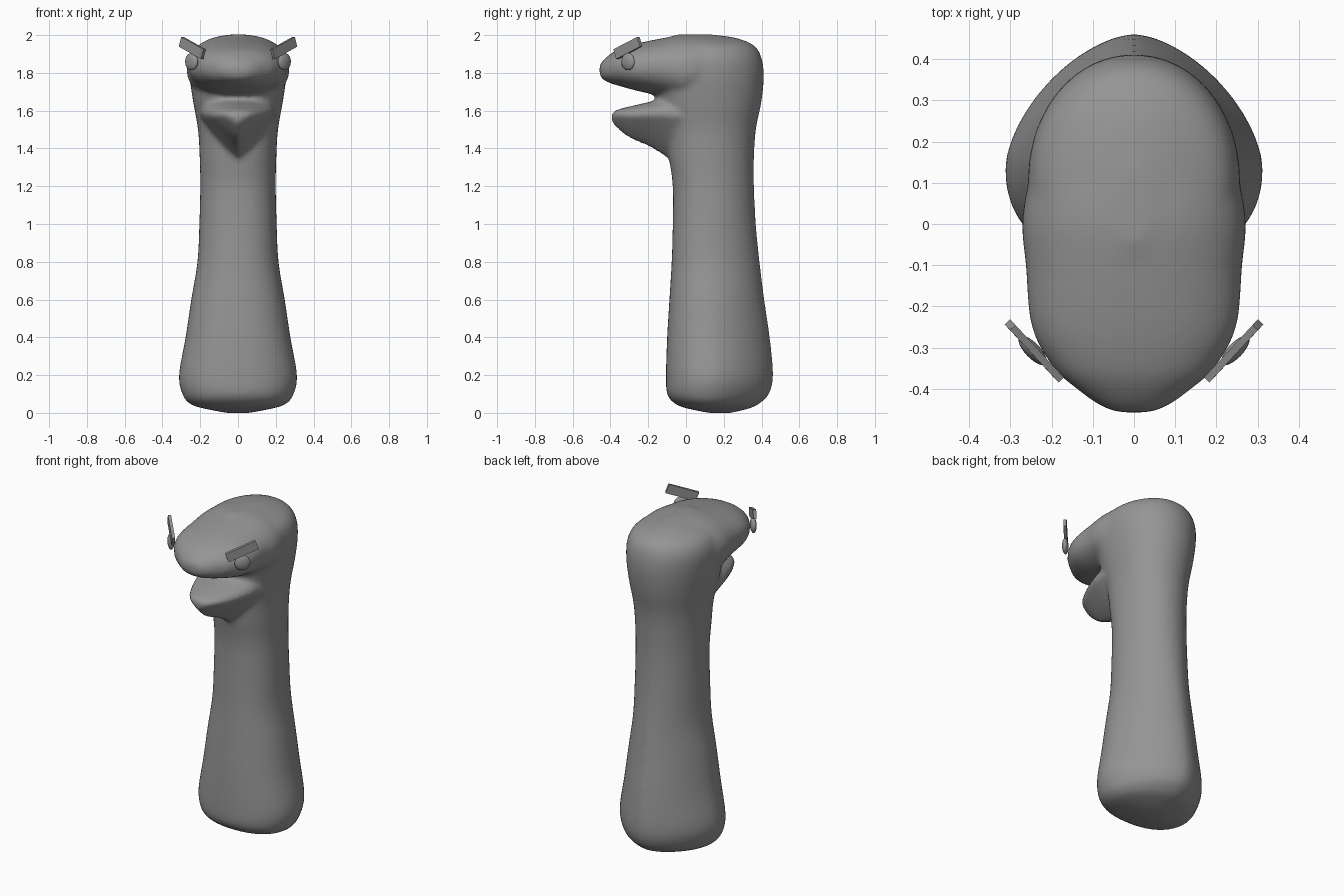
import bpy, bmesh, math
from mathutils import Matrix, Vector

if "Cube" in bpy.data.objects:
    bpy.data.objects.remove(bpy.data.objects["Cube"])

grey = bpy.data.materials.new("mid grey")
grey.diffuse_color = (0.3, 0.3, 0.3, 1)
grey.use_nodes = True
grey.node_tree.nodes["Principled BSDF"].inputs["Base Color"].default_value = grey.diffuse_color
SIDES = 48


def spow(v, e):
    return math.copysign(abs(v) ** e, v)


def smooth_rows(rows, steps=4):
    """Catmull-Rom interpolation of the section table."""
    out = []
    for i in range(len(rows) - 1):
        a, b, c, d = (rows[max(0, min(len(rows) - 1, i + k))] for k in (-1, 0, 1, 2))
        for s in range(steps):
            t = s / steps
            out.append([q + 0.5 * t * (r - p + t * (2*p - 5*q + 4*r - w + t * (3*(q - r) + w - p)))
                        for p, q, r, w in zip(a, b, c, d)])
    return out + [list(rows[-1])]


def loft(bm, rows, section):
    """Skin closed rings; section(row, angle) gives one point."""
    rings = [[bm.verts.new(section(r, 2 * math.pi * k / SIDES)) for k in range(SIDES)]
             for r in smooth_rows(rows)]
    faces = [bm.faces.new(rings[0]), bm.faces.new(rings[-1][::-1])]
    for a, b in zip(rings, rings[1:]):
        for k in range(SIDES):
            n = (k + 1) % SIDES
            faces.append(bm.faces.new((a[k], b[k], b[n], a[n])))
    bmesh.ops.recalc_face_normals(bm, faces=faces)


def finish(bm, name):
    me = bpy.data.meshes.new(name)
    bm.to_mesh(me)
    bm.free()
    me.materials.append(grey)
    ob = bpy.data.objects.new(name, me)
    bpy.context.collection.objects.link(ob)
    return ob


def neck_section(r, t):
    # widest line sits ahead of the middle; the back half tapers more
    z, front, back, w, n = r
    split = 0.42 + 0.06 * min(1, z / 1.6)
    mid = front + (back - front) * split
    s = math.sin(t)
    e = 2 / (n if s > 0 else 2.25)
    return (w * spow(math.cos(t), e),
            mid + ((back - mid) if s > 0 else (mid - front)) * spow(s, e), z)


def head_section(r, t):
    y, w, low, high = r
    return (w * spow(math.cos(t), 0.9), y,
            (low + high) / 2 + (high - low) / 2 * spow(math.sin(t), 0.9))


def jaw_section(r, t):
    # flat on top, keeled underneath
    y, w, low, high = r
    c, s = math.cos(t), math.sin(t)
    mid = low + 0.7 * (high - low)
    z = mid + (high - mid) * s ** 0.8 if s >= 0 else mid - (mid - low) * (1 - abs(c) ** 1.25)
    return (w * c, y, z)


# neck: z, front y, back y, half width, squareness of the back
neck = [(0.0, 0.12, 0.24, 0.06, 1.7), (0.025, 0.0, 0.34, 0.19, 1.65), (0.05, -0.06, 0.39, 0.258, 1.62),
        (0.1, -0.1, 0.44, 0.295, 1.62), (0.2, -0.106, 0.462, 0.313, 1.62), (0.4, -0.1, 0.444, 0.278, 1.65),
        (0.6, -0.088, 0.415, 0.248, 1.72), (0.8, -0.076, 0.39, 0.215, 1.8), (1.0, -0.07, 0.37, 0.205, 1.9),
        (1.2, -0.07, 0.36, 0.2, 1.95), (1.35, -0.09, 0.36, 0.203, 2), (1.5, -0.11, 0.37, 0.212, 2.05),
        (1.65, -0.155, 0.4, 0.238, 2.05), (1.78, -0.18, 0.412, 0.256, 2.05), (1.88, -0.17, 0.4, 0.252, 2.05),
        (1.945, -0.14, 0.36, 0.21, 2.05), (1.985, -0.1, 0.265, 0.12, 2), (2.004, -0.04, 0.13, 0.03, 2)]
# upper head: y, half width, bottom z, top z
head = [(-0.458, 0.04, 1.79, 1.84), (-0.44, 0.085, 1.765, 1.865), (-0.4, 0.14, 1.745, 1.9),
        (-0.35, 0.195, 1.73, 1.928), (-0.25, 0.249, 1.703, 1.958), (-0.1, 0.263, 1.67, 1.988),
        (0.0, 0.272, 1.64, 2.003), (0.1, 0.255, 1.66, 2.0), (0.18, 0.21, 1.7, 1.985)]
# lower jaw: y, half width, bottom z, top z
jaw = [(-0.392, 0.035, 1.535, 1.585), (-0.37, 0.075, 1.51, 1.603), (-0.3, 0.122, 1.455, 1.622),
       (-0.2, 0.165, 1.41, 1.645), (-0.1, 0.193, 1.35, 1.67), (0.03, 0.2, 1.27, 1.68)]

# body: the three lofts fused into one soft skin
bm = bmesh.new()
loft(bm, neck, neck_section)
loft(bm, head, head_section)
loft(bm, jaw, jaw_section)
body = finish(bm, "neck_head_and_jaw")
fuse = body.modifiers.new("fuse", 'REMESH')
fuse.mode = 'VOXEL'
fuse.voxel_size = 0.014
fuse.use_smooth_shade = True
soft = body.modifiers.new("soften", 'SMOOTH')
soft.factor = 0.5
soft.iterations = 8

for side, label in ((1, "right"), (-1, "left")):
    # eye: flat disc-like ball facing outwards
    out = Vector((0.72 * side, -0.69, 0)).normalized()
    bm = bmesh.new()
    bmesh.ops.create_uvsphere(bm, u_segments=20, v_segments=12, radius=0.046)
    turn = out.to_track_quat('Z', 'Y').to_matrix().to_4x4()
    bm.transform(Matrix.Translation((0.246 * side, -0.307, 1.86)) @ turn @ Matrix.Diagonal((1, 1, 0.4, 1)))
    for f in bm.faces:
        f.smooth = True
    finish(bm, label + "_eye")

    # eyebrow: thin slanted plate above the eye
    along = Vector((0.125 * side, 0.135, 0.07)).normalized()
    out = (out - along * out.dot(along)).normalized()
    up = along.cross(out)
    rot = Matrix((along, out, up)).transposed().to_4x4()
    bm = bmesh.new()
    bmesh.ops.create_cube(bm, size=1)
    bm.transform(Matrix.Translation((0.242 * side, -0.308, 1.932)) @ rot @ Matrix.Diagonal((0.185, 0.018, 0.055, 1)))
    bmesh.ops.recalc_face_normals(bm, faces=bm.faces)
    finish(bm, label + "_eyebrow")
